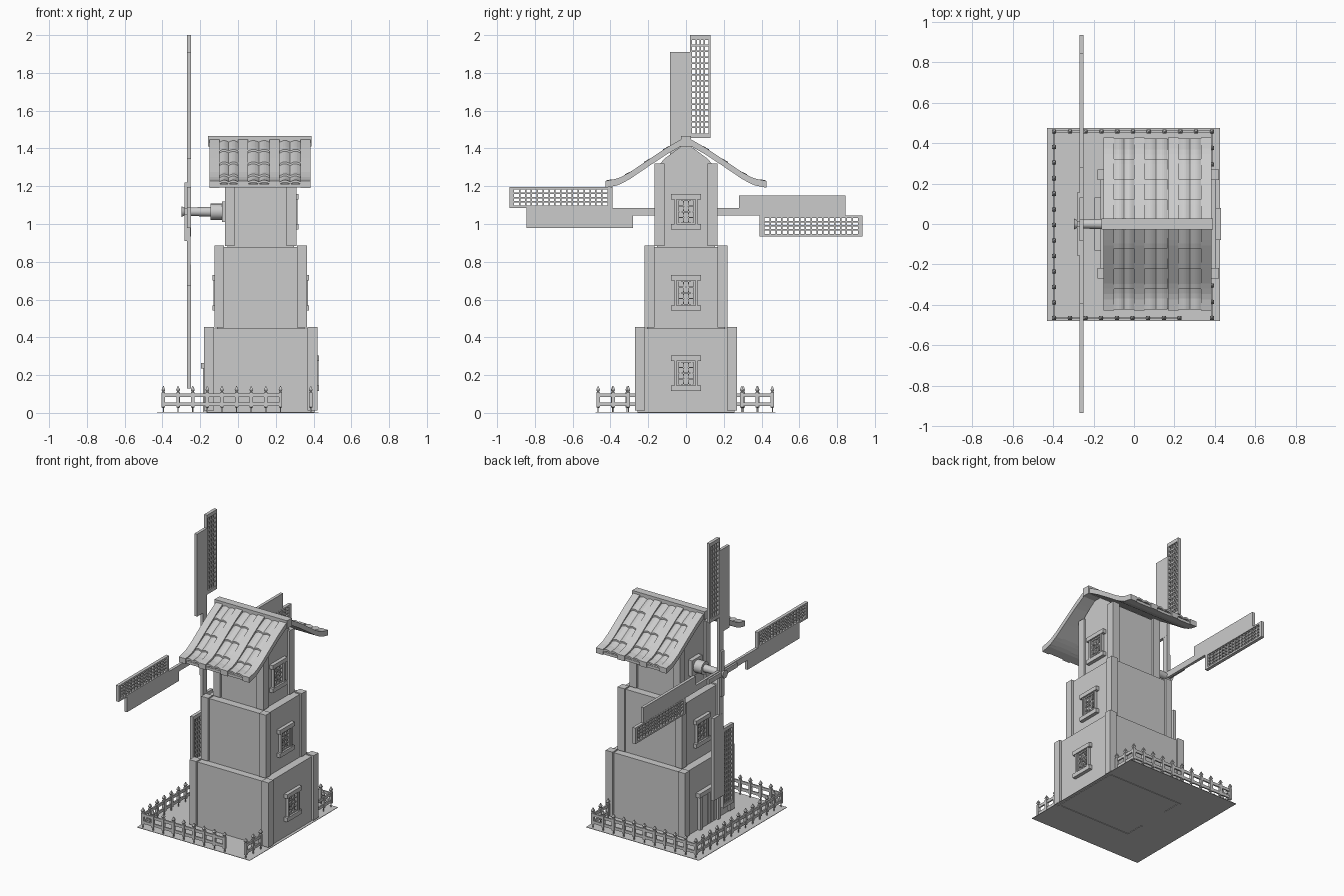
import bpy, bmesh, math
from mathutils import Matrix, Vector

cube = bpy.data.objects.get("Cube")
if cube:
    bpy.data.objects.remove(cube)

GREY = (0.6, 0.6, 0.6, 1)
mat = bpy.data.materials.new("plain grey")
mat.use_nodes = True
mat.diffuse_color = GREY
mat.node_tree.nodes["Principled BSDF"].inputs["Base Color"].default_value = GREY


def finish(name, bm, fix_normals=True):
    if fix_normals:
        bmesh.ops.recalc_face_normals(bm, faces=bm.faces)
    mesh = bpy.data.meshes.new(name)
    bm.to_mesh(mesh)
    bm.free()
    mesh.materials.append(mat)
    ob = bpy.data.objects.new(name, mesh)
    bpy.context.collection.objects.link(ob)
    return ob


def box(bm, x0, x1, y0, y1, z0, z1, turn=None):
    """Box between two corners, optionally turned about its own x axis."""
    centre = Vector((x0 + x1, y0 + y1, z0 + z1)) / 2
    m = Matrix.Translation(centre)
    if turn:
        m = m @ Matrix.Rotation(turn, 4, 'X')
    m = m @ Matrix.Diagonal((x1 - x0, y1 - y0, z1 - z0, 1))
    bmesh.ops.create_cube(bm, size=1, matrix=m)


def rod(bm, x0, x1, r0, r1, z, sides=16):
    """Cylinder or cone lying along x."""
    m = Matrix.Translation(((x0 + x1) / 2, 0, z)) @ Matrix.Rotation(math.pi / 2, 4, 'Y')
    bmesh.ops.create_cone(bm, cap_ends=True, segments=sides, radius1=r0, radius2=r1,
                          depth=x1 - x0, matrix=m)


# Ground plate
bm = bmesh.new()
box(bm, -0.43, 0.425, -0.48, 0.475, 0.003, 0.006)
finish("ground", bm)

# Tower storeys: recessed walls with corner posts
CX, POST, INSET = 0.12, 0.052, 0.014
storeys = [("lower", 0.30, 0.27, 0.004, 0.455),
           ("middle", 0.245, 0.22, 0.445, 0.885),
           ("upper", 0.19, 0.167, 0.875, 1.32)]
for name, hx, hy, z0, z1 in storeys:
    bm = bmesh.new()
    box(bm, CX - hx + INSET, CX + hx - INSET, -hy + INSET, hy - INSET, z0, z1 - 0.008)
    finish(name + "_walls", bm)
    bm = bmesh.new()
    for sx in (-1, 1):
        for sy in (-1, 1):
            xs = sorted((CX + sx * hx, CX + sx * (hx - POST)))
            ys = sorted((sy * hy, sy * (hy - POST)))
            box(bm, *xs, *ys, z0 + 0.008, z1)
    finish(name + "_corner_posts", bm)

# Wall footings showing below the ground, open at the doorway
bm = bmesh.new()
for s in (-1, 1):
    box(bm, -0.166, 0.406, *sorted((s * 0.256, s * 0.238)), 0, 0.02)
    box(bm, -0.166, -0.15, *sorted((s * 0.256, s * 0.11)), 0, 0.02)
box(bm, 0.39, 0.406, -0.256, 0.256, 0, 0.02)
finish("footings", bm)

# Gable wall under the roof
bm = bmesh.new()
outline = [(-0.153, 1.30), (0.153, 1.30), (0.115, 1.345), (0, 1.43), (-0.115, 1.345)]
face = bm.faces.new([bm.verts.new((CX - 0.176, y, z)) for y, z in outline])
grown = bmesh.ops.extrude_face_region(bm, geom=[face])
bmesh.ops.translate(bm, vec=(0.352, 0, 0),
                    verts=[v for v in grown["geom"] if isinstance(v, bmesh.types.BMVert)])
finish("gable", bm)


# Windows with sill, lintel, jambs and lattice
def window(name, wall, side, z):
    bm = bmesh.new()

    def part(out, y0, y1, z0, z1, turn=None):
        box(bm, *sorted((wall - side * 0.01, wall + side * out)), y0, y1, z + z0, z + z1, turn)

    part(0.024, -0.08, 0.08, 0.066, 0.094)
    part(0.024, -0.08, 0.08, -0.094, -0.066)
    for s in (-1, 1):
        part(0.02, *sorted((s * 0.05, s * 0.062)), -0.066, 0.066)
        part(0.012, *sorted((s * 0.04, s * 0.05)), -0.066, 0.066)
        part(0.012, -0.04, 0.04, *sorted((s * 0.058, s * 0.066)))
        part(0.009, s * 0.014 - 0.003, s * 0.014 + 0.003, -0.06, 0.06)
        for zc in (-0.03, 0.03):
            part(0.007, -0.045, 0.045, zc - 0.003, zc + 0.003, s * 0.7)
    for i in (-1, 0, 1):
        part(0.009, -0.04, 0.04, i * 0.03 - 0.003, i * 0.03 + 0.003)
    finish(name, bm)


for (name, hx, *_), z in zip(storeys, (0.21, 0.635, 1.065)):
    window(name + "_window", CX + hx - INSET, 1, z)
window("sail_side_window", CX - 0.245 + INSET, -1, 0.635)

# Door
bm = bmesh.new()
box(bm, -0.172, -0.16, -0.085, 0.085, 0.006, 0.235)
for s in (-1, 1):
    box(bm, -0.186, -0.16, *sorted((s * 0.085, s * 0.11)), 0.006, 0.235)
for i in range(-2, 3):
    box(bm, -0.175, -0.16, i * 0.034 - 0.014, i * 0.034 + 0.014, 0.01, 0.23)
box(bm, -0.196, -0.16, -0.13, 0.13, 0.235, 0.265)
finish("door", bm)

# Roof: sweeping slope, one half mirrored to the other side
SLOPE = [(0, 1.445), (0.1, 1.388), (0.2, 1.322), (0.3, 1.254), (0.36, 1.223), (0.425, 1.21)]


def slope_height(y):
    for (ya, za), (yb, zb) in zip(SLOPE, SLOPE[1:]):
        if y <= yb:
            break
    return za + (zb - za) * (y - ya) / (yb - ya)


def roof_piece(bm, x0, x1, y0, y1, lift0, lift1, thick, arch=0.0, nx=1, ny=4):
    """Slab that follows the slope; arch rounds it across its width."""
    rows = []
    for j in range(ny + 1):
        t = j / ny
        y = y0 + (y1 - y0) * t
        top, low = [], []
        for i in range(nx + 1):
            u = i / nx
            z = slope_height(y) + lift0 + (lift1 - lift0) * t + arch * math.sin(math.pi * u)
            x = x0 + (x1 - x0) * u
            top.append(bm.verts.new((x, y, z)))
            low.append(bm.verts.new((x, y, z - thick)))
        rows.append(top + low[::-1])
    n = len(rows[0])
    for a, b in zip(rows, rows[1:]):
        for i in range(n):
            k = (i + 1) % n
            bm.faces.new((a[i], a[k], b[k], b[i]))
    bm.faces.new(rows[0])
    bm.faces.new(rows[-1])


def mirrored(ob):
    mod = ob.modifiers.new("other_slope", 'MIRROR')
    mod.use_axis = (False, True, False)
    mod.use_mirror_merge = False


bm = bmesh.new()
roof_piece(bm, -0.145, 0.38, 0, 0.42, 0, 0, 0.018, ny=16)
mirrored(finish("roof_deck", bm))

bm = bmesh.new()
for x in (-0.15, 0.0, 0.168, 0.332):
    roof_piece(bm, x, x + 0.052, 0, 0.427, 0.018, 0.018, 0.036, ny=16)
mirrored(finish("roof_strips", bm))

bm = bmesh.new()
for bay in (-0.098, 0.053, 0.221):
    width = (0.0 if bay < 0 else 0.167 if bay < 0.1 else 0.332) - bay
    for half in (0, 1):
        x = bay + half * width / 2
        for row in range(4):
            y = 0.018 + row * 0.1
            roof_piece(bm, x, x + width / 2, y, y + 0.104, 0.002, 0.013, 0.012, 0.009, 6)
mirrored(finish("roof_tiles", bm))

bm = bmesh.new()
box(bm, -0.16, 0.39, -0.026, 0.026, 1.41, 1.465)
finish("roof_ridge", bm)

# Sail axle and hub
HUB, SAIL_X = 1.065, -0.26
bm = bmesh.new()
box(bm, -0.085, -0.05, -0.055, 0.055, HUB - 0.055, HUB + 0.055)
rod(bm, -0.145, -0.08, 0.043, 0.043, HUB)
rod(bm, -0.27, -0.14, 0.022, 0.026, HUB)
rod(bm, -0.298, -0.27, 0.028, 0.014, HUB)
axle = finish("axle", bm)

# Four sails: arm, solid board and lattice, turned around the hub
for k in range(4):
    bm = bmesh.new()
    box(bm, SAIL_X - 0.022, SAIL_X + 0.005, -0.016, 0.016, 0, 0.155)
    box(bm, SAIL_X - 0.009, SAIL_X + 0.009, -0.021, 0.021, 0, 0.84)
    box(bm, SAIL_X - 0.01, SAIL_X + 0.01, -0.085, 0.021, 0.28, 0.845)
    a, b = SAIL_X - 0.011, SAIL_X + 0.011
    for y in (0.02, 0.118):
        box(bm, a, b, y, y + 0.012, 0.39, 0.935)
    for z in (0.39, 0.91):
        box(bm, a, b, 0.032, 0.118, z, z + 0.025)
    a, b = SAIL_X - 0.006, SAIL_X + 0.006
    for i in range(1, 4):
        y = 0.032 + i * 0.0215
        box(bm, a, b, y - 0.004, y + 0.004, 0.41, 0.915)
    for i in range(1, 16):
        z = 0.415 + i * 0.031
        box(bm, a, b, 0.03, 0.12, z - 0.004, z + 0.004)
    turn = Matrix.Translation((0, 0, HUB)) @ Matrix.Rotation(-k * math.pi / 2, 4, 'X')
    bmesh.ops.transform(bm, matrix=turn, verts=bm.verts)
    finish(f"sail_{k + 1}", bm)

# Fence: runs of pointed pickets joined by two rails
PICKET = [(0.003, 0.003), (0.003, 0.027), (0.009, 0.03), (0.009, 0.108),
          (0.005, 0.112), (0.01, 0.122), (0.0015, 0.142)]


def picket(bm, x, y):
    rings = [[bm.verts.new((x + sx * r, y + sy * r, z))
              for sx, sy in ((-1, -1), (1, -1), (1, 1), (-1, 1))] for r, z in PICKET]
    for a, b in zip(rings, rings[1:]):
        for i in range(4):
            j = (i + 1) % 4
            bm.faces.new((a[i], a[j], b[j], b[i]))
    bm.faces.new(rings[0])
    bm.faces.new(rings[-1])


def fence(name, start, end, gaps):
    bm = bmesh.new()
    p, q = Vector(start), Vector(end)
    for i in range(gaps + 1):
        picket(bm, *p.lerp(q, i / gaps))
    for z in (0.036, 0.084):
        box(bm, p.x - 0.005, q.x + 0.005, p.y - 0.005, q.y + 0.005, z, z + 0.019)
    finish(name, bm)


W, E, S, N = -0.395, 0.385, -0.465, 0.457
fence("front_fence", (W, S), (0.225, S), 8)
fence("back_fence", (W, N), (E, N), 10)
fence("sail_side_fence", (W, S), (W, N), 12)
fence("window_side_fence_front", (E, S), (E, -0.305), 2)
fence("window_side_fence_back", (E, 0.295), (E, N), 2)

# Smooth only the round axle
bpy.ops.object.select_all(action='DESELECT')
axle.select_set(True)
bpy.context.view_layer.objects.active = axle
bpy.ops.object.shade_smooth_by_angle(angle=math.radians(35))
